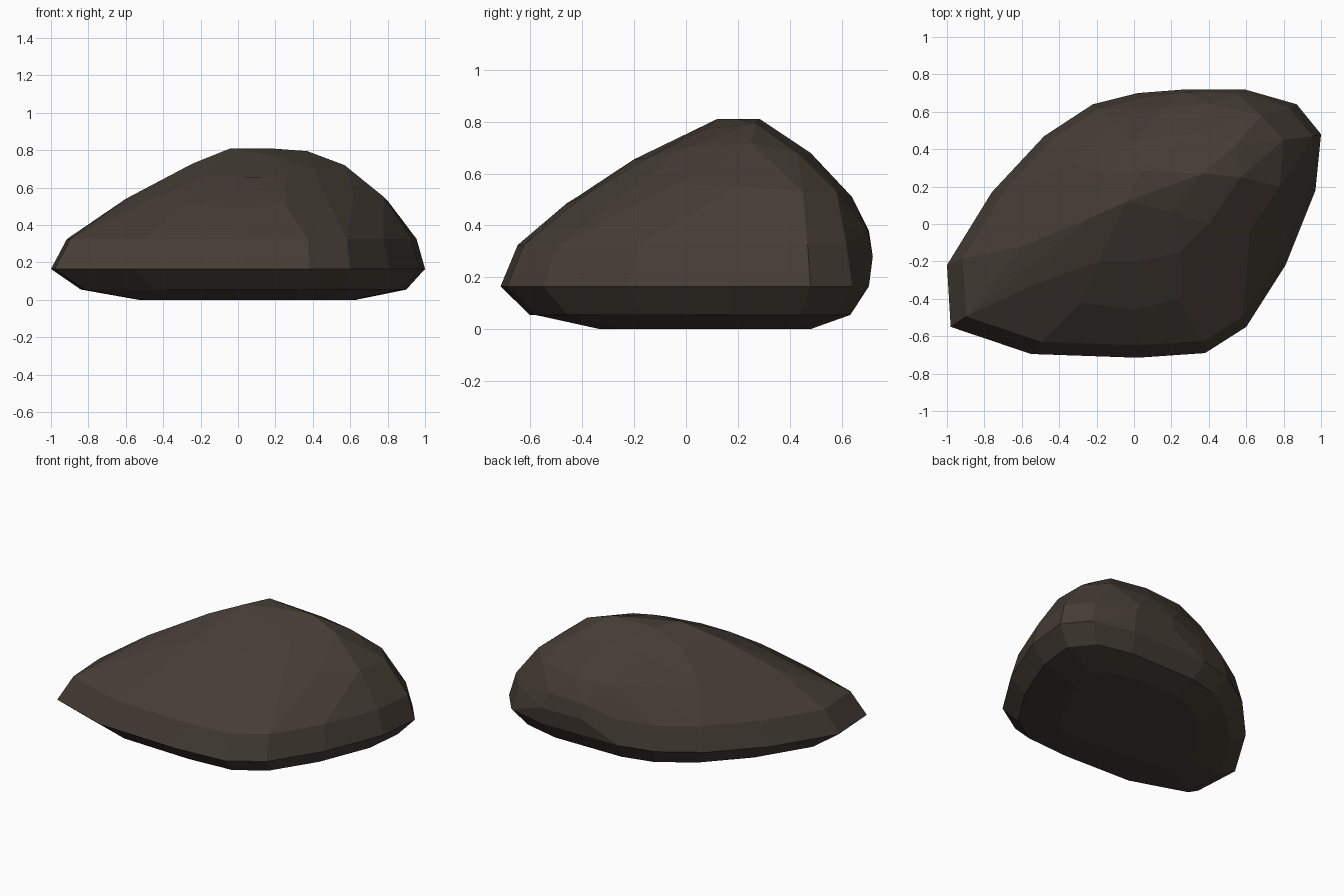
import bpy, bmesh, math

if "Cube" in bpy.data.objects:
    bpy.data.objects.remove(bpy.data.objects["Cube"])

# Widest outline of the boulder, seen from above
RIM = [(-1, -.22), (-.98, -.55), (-.55, -.695), (.02, -.715), (.38, -.69), (.6, -.55),
       (.81, -.22), (.97, .18), (1, .48), (.87, .64), (.59, .705), (.28, .71),
       (.02, .70), (-.22, .64), (-.48, .47), (-.76, .17)]
# Shoulder, upper slope and crest points
SHOULDER = [(-.6, -.12, .54), (-.55, -.33, .5), (-.28, -.42, .51), (0, -.46, .485),
            (.25, -.4, .51), (.42, -.22, .55), (.62, -.03, .56), (.78, .2, .55),
            (.8, .45, .53), (.68, .58, .53), (.4, .64, .51), (.15, .62, .51),
            (-.1, .53, .53), (-.33, .33, .56)]
UPPER = [(-.24, .03, .73), (-.19, -.2, .655), (.02, -.2, .655), (.25, -.15, .66),
         (.4, 0, .7), (.57, .25, .72), (.55, .43, .68), (.3, .48, .68),
         (0, .44, .69), (-.15, .27, .72)]
CREST = [(-.04, .12, .81), (.04, .285, .81), (.17, .2, .81), (.37, .27, .795), (.2, .07, .77)]


def ring(scale, z, dx=0, dy=0):
    return [(x * scale + dx, y * scale + dy, z) for x, y in RIM]


# Foot, underside bevel, widest rim and lower wall
points = ring(.58, 0, .05, .07) + ring(.87, .055, .03, .02) + ring(1, .165)
points += ring(.935, .325, .02, .02)
points += [(.59, .72, .28), (.28, .72, .28), (.28, .705, .38), (.55, .7, .38)]
points += SHOULDER + UPPER + CREST

bm = bmesh.new()
for p in points:
    bm.verts.new(p)
res = bmesh.ops.convex_hull(bm, input=bm.verts[:])
loose = [v for v in bm.verts if not v.link_faces]
bmesh.ops.delete(bm, geom=loose, context='VERTS')
# Merge nearly coplanar triangles into broad facets
bmesh.ops.dissolve_limit(bm, angle_limit=math.radians(4), verts=bm.verts[:], edges=bm.edges[:])
bmesh.ops.recalc_face_normals(bm, faces=bm.faces[:])
mesh = bpy.data.meshes.new("boulder")
bm.to_mesh(mesh)
bm.free()

stone = bpy.data.materials.new("dark brown stone")
stone.diffuse_color = (.06, .047, .036, 1)
stone.use_nodes = True
stone.node_tree.nodes["Principled BSDF"].inputs["Base Color"].default_value = stone.diffuse_color
mesh.materials.append(stone)
boulder = bpy.data.objects.new("boulder", mesh)
bpy.context.collection.objects.link(boulder)
